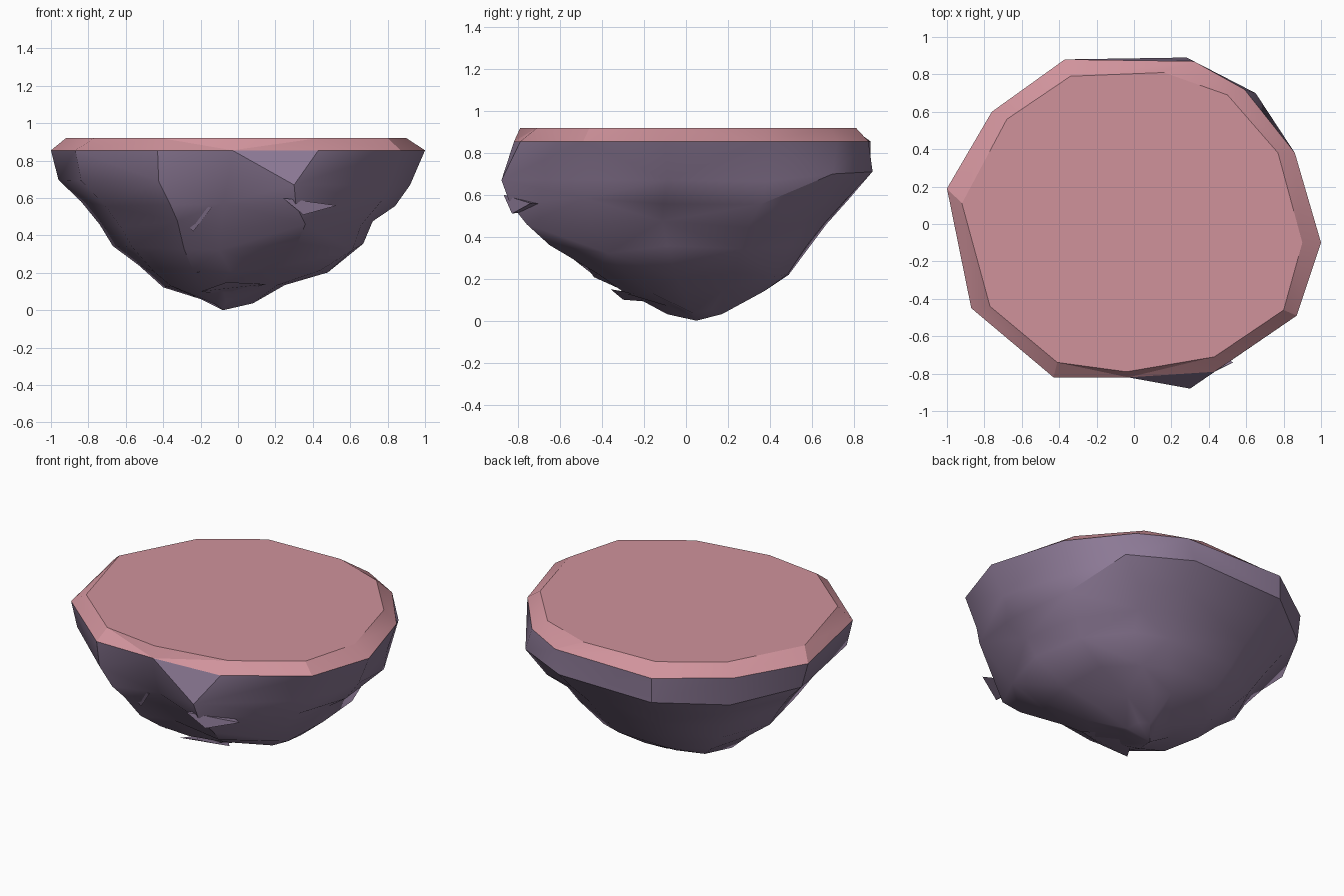
import bpy, math, random

if "Cube" in bpy.data.objects:
    bpy.data.objects.remove(bpy.data.objects["Cube"])

random.seed(4)

def material(name, rgb):
    m = bpy.data.materials.new(name)
    m.diffuse_color = (*rgb, 1)
    m.use_nodes = True
    m.node_tree.nodes["Principled BSDF"].inputs["Base Color"].default_value = m.diffuse_color
    return m

def make(name, verts, faces, mat, angle=35):
    me = bpy.data.meshes.new(name)
    me.from_pydata(verts, [], faces)
    me.update()
    me.materials.append(mat)
    ob = bpy.data.objects.new(name, me)
    bpy.context.collection.objects.link(ob)
    bpy.ops.object.select_all(action='DESELECT')
    ob.select_set(True)
    bpy.context.view_layer.objects.active = ob
    bpy.ops.object.mode_set(mode='EDIT')
    bpy.ops.mesh.select_all(action='SELECT')
    bpy.ops.mesh.normals_make_consistent(inside=False)
    bpy.ops.object.mode_set(mode='OBJECT')
    bpy.ops.object.shade_smooth_by_angle(angle=math.radians(angle))
    return ob

def bridge(rows, n):
    faces = []
    for r in range(rows - 1):
        for i in range(n):
            j = (i + 1) % n
            a, b, c, d = r*n + i, r*n + j, (r+1)*n + j, (r+1)*n + i
            faces += [(a, b, c), (a, c, d)] if (i + r) % 2 else [(a, b, d), (b, c, d)]
    return faces

pink = material("pink_ground", (0.63, 0.29, 0.33))
purple = material("purple_rock", (0.26, 0.19, 0.30))

# Irregular outline of the rim and of the flat top
rim = [(1, -.1), (.86, .38), (.59, .72), (.32, .87), (-.37, .88), (-.76, .6),
       (-1, .19), (-.87, -.45), (-.43, -.82), (-.03, -.82), (.43, -.79), (.87, -.49)]
top = [(.90, -.1), (.77, .38), (.5, .69), (.16, .81), (-.34, .79), (-.68, .56),
       (-.92, .11), (-.77, -.44), (-.41, -.74), (-.04, -.79), (.43, -.71), (.80, -.46)]
n = len(rim)

# Ground cap with sloped border
verts = [(x, y, .855) for x, y in rim] + [(x, y, .92) for x, y in top]
make("ground_cap", verts, bridge(2, n) + [tuple(range(n, 2*n))], pink, 24)

# Rock underside: z, then x and y extents of each layer
layers = [(.68, -.96, .92, -.80, .88), (.57, -.84, .84, -.76, .78),
          (.46, -.74, .72, -.69, .67), (.34, -.67, .67, -.58, .58),
          (.22, -.53, .48, -.44, .49), (.14, -.40, .25, -.30, .38),
          (.05, -.20, .08, -.09, .20)]
# Swelling of single columns, and points that break the regular layers
swell = {1: 1.09, 2: 1.05, 5: 1.04, 7: .97, 11: 1.05}
bumps = {(0, 10): (.30, -.88, .67), (1, 10): (.31, -.84, .56), (2, 10): (.36, -.76, .46),
         (3, 10): (.32, -.65, .36), (0, 9): (-.05, -.77, .71), (1, 9): (-.08, -.69, .57),
         (2, 9): (-.09, -.61, .44), (3, 9): (-.10, -.51, .32),
         (0, 2): (.65, .70, .70), (0, 3): (.28, .89, .71), (0, 4): (-.37, .88, .70)}
verts = [(x, y, .855) for x, y in rim]
for r, (z, x0, x1, y0, y1) in enumerate(layers):
    for i, (x, y) in enumerate(rim):
        v = (y - .03) / .85
        k = swell.get(i, 1) if 0 < r < 5 else 1
        p = ((x0+x1)/2 + k*x*(x1-x0)/2, (y0+y1)/2 + k*v*(y1-y0)/2,
             z + random.uniform(-.02, .02))
        verts.append(bumps.get((r, i), p))
verts.append((-.08, .05, 0))
tip, last = len(verts) - 1, len(layers) * n
faces = bridge(len(layers) + 1, n)
faces += [(last + i, last + (i + 1) % n, tip) for i in range(n)]
# Run the crease of the front hollow from the rim down to the bulge
a, b, c, d = 9, 10, n + 10, n + 9
faces = [f for f in faces if not set(f) <= {a, b, c, d}] + [(a, b, c), (a, c, d)]
make("rock_underside", verts, faces, purple, 34)

# Small jagged outcrops on the front of the rock
shards = [[(.24, -.87, .60), (.35, -.83, .51), (.53, -.74, .56), (.30, -.60, .55)],
          [(-.35, -.68, .56), (-.14, -.70, .55), (-.24, -.64, .42), (-.24, -.50, .54)],
          [(-.15, -.47, .35), (-.04, -.46, .27), (-.22, -.42, .20), (-.12, -.25, .28)],
          [(-.20, -.30, .10), (-.06, -.36, .15), (.15, -.30, .14), (-.05, -.05, .08)]]
for i, s in enumerate(shards):
    make(f"rock_shard_{i + 1}", s, [(0, 1, 2), (0, 1, 3), (1, 2, 3), (0, 2, 3)], purple)
